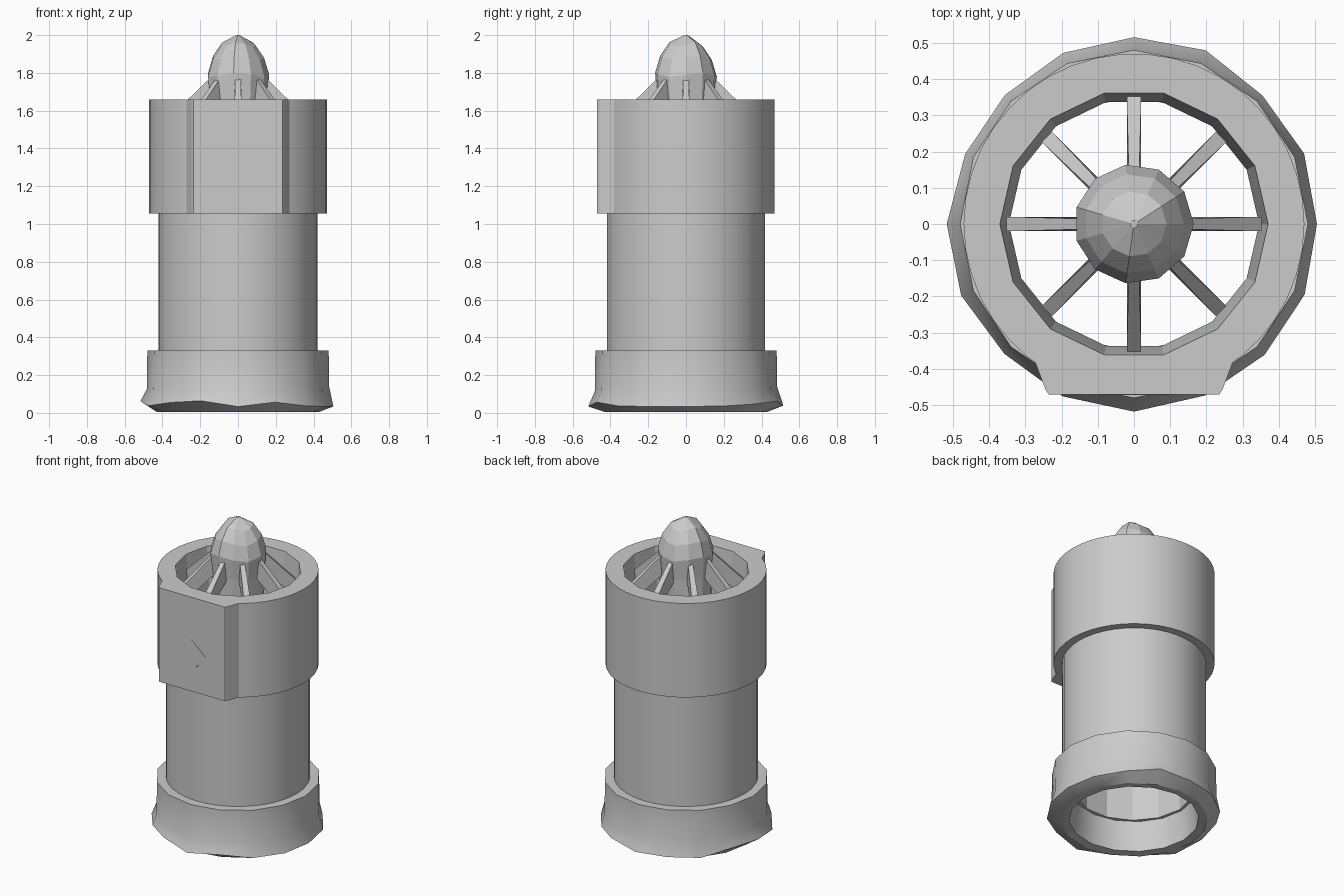
import bpy, bmesh, random
from math import sin, cos, pi, tau, radians
from mathutils import Vector, Matrix

random.seed(4)
if "Cube" in bpy.data.objects:
    bpy.data.objects.remove(bpy.data.objects["Cube"])

grey = bpy.data.materials.new("plain_grey")
grey.use_nodes = True
grey.diffuse_color = (0.6, 0.6, 0.6, 1)
grey.node_tree.nodes["Principled BSDF"].inputs["Base Color"].default_value = (0.6, 0.6, 0.6, 1)


def finish(name, bm, smooth=None):
    bmesh.ops.recalc_face_normals(bm, faces=bm.faces)
    mesh = bpy.data.meshes.new(name)
    bm.to_mesh(mesh)
    bm.free()
    mesh.materials.append(grey)
    obj = bpy.data.objects.new(name, mesh)
    bpy.context.collection.objects.link(obj)
    if smooth:
        bpy.ops.object.select_all(action="DESELECT")
        obj.select_set(True)
        bpy.context.view_layer.objects.active = obj
        bpy.ops.object.shade_smooth_by_angle(angle=radians(smooth))
    return obj


def faceted(radius, sides, angle):
    """Distance to a regular polygon with corners at the given radius."""
    half = pi / sides
    return radius * cos(half) / cos(angle % (2 * half) - half)


def lathe(name, profile, segments, closed=True, smooth=None, shape=None):
    """Spin (radius, height) points; shape may alter each point."""
    bm = bmesh.new()
    rings = []
    for k, (r, z) in enumerate(profile):
        ring = []
        for i in range(segments):
            a = tau * i / segments
            rr, zz = shape(k, r, z, a) if shape else (r, z)
            ring.append(bm.verts.new((rr * cos(a), rr * sin(a), zz)))
        rings.append(ring)
    pairs = list(zip(rings, rings[1:]))
    if closed:
        pairs.append((rings[-1], rings[0]))
    else:
        bm.faces.new(rings[0])
        bm.faces.new(rings[-1])
    for low, high in pairs:
        for i in range(segments):
            j = (i + 1) % segments
            bm.faces.new((low[i], low[j], high[j], high[i]))
    return finish(name, bm, smooth)


def prism(name, outline, y0, y1):
    """Extrude an x-z outline from y0 to y1."""
    bm = bmesh.new()
    near = [bm.verts.new((x, y0, z)) for x, z in outline]
    far = [bm.verts.new((x, y1, z)) for x, z in outline]
    bm.faces.new(near)
    bm.faces.new(far)
    for i in range(len(outline)):
        j = (i + 1) % len(outline)
        bm.faces.new((near[i], near[j], far[j], far[i]))
    return finish(name, bm)


# Rough flared foot ring, with an uneven lower lip
def uneven(k, r, z, a):
    if k == 2:
        return r + random.uniform(-0.012, 0.008), z + random.uniform(-0.02, 0.02)
    if k == 3:
        return r, z + random.uniform(-0.02, 0.01)
    return r, z


foot = [(0.38, 0.01), (0.43, 0.005), (0.512, 0.05), (0.483, 0.13),
        (0.48, 0.33), (0.35, 0.33)]
lathe("foot_ring", foot, 16, smooth=28, shape=uneven)

# Smooth barrel with a faceted bore
def bore_shape(k, r, z, a):
    return (faceted(r, 14, a), z) if k >= 2 else (r, z)


lathe("barrel", [(0.42, 0.2), (0.42, 1.1), (0.345, 1.1), (0.345, 0.2)],
      42, smooth=25, shape=bore_shape)

# Wide upper collar, bore narrowing downwards
lathe("collar", [(0.47, 1.055), (0.47, 1.66), (0.37, 1.66), (0.345, 1.4), (0.345, 1.055)],
      42, smooth=25, shape=bore_shape)

# Flat front pad with bevelled corners
bm = bmesh.new()
pad = [(-0.235, -0.47), (0.235, -0.47), (0.245, -0.455), (0.275, -0.375), (-0.275, -0.375), (-0.245, -0.455)]
face = bm.faces.new([bm.verts.new((x, y, 1.055)) for x, y in pad])
rise = bmesh.ops.extrude_face_region(bm, geom=[face])["geom"]
bmesh.ops.translate(bm, verts=[v for v in rise if isinstance(v, bmesh.types.BMVert)], vec=(0, 0, 0.605))
finish("front_pad", bm)

# Thin diamond plate on the pad
prism("diamond_plate", [(-0.1, 1.3), (0, 1.18), (0.1, 1.3), (0, 1.385)], -0.472, -0.466)

# Faceted domed hub
hub = [(0.15, 1.3), (0.155, 1.66), (0.165, 1.79), (0.138, 1.88), (0.09, 1.95), (0.01, 2.0)]
lathe("hub", hub, 11, closed=False,
      shape=lambda k, r, z, a: (r, z + (0.012 * sin(3 * a) if 1 < k < 5 else 0)))

# Eight sloping spokes between hub and bore
for n in range(8):
    reach = 0.352 if n % 2 == 0 else 0.34
    fin = [(0.13, 1.66), (reach, 1.47), (reach, 1.575), (0.13, 1.79)]
    spoke = prism(f"spoke_{n + 1}", fin, -0.02, 0.02)
    for v in spoke.data.vertices:
        if v.co.z > 1.7 or v.co.z < 1.5:
            v.co.y *= 0.7
    spoke.data.transform(Matrix.Rotation(tau * n / 8, 4, "Z"))
